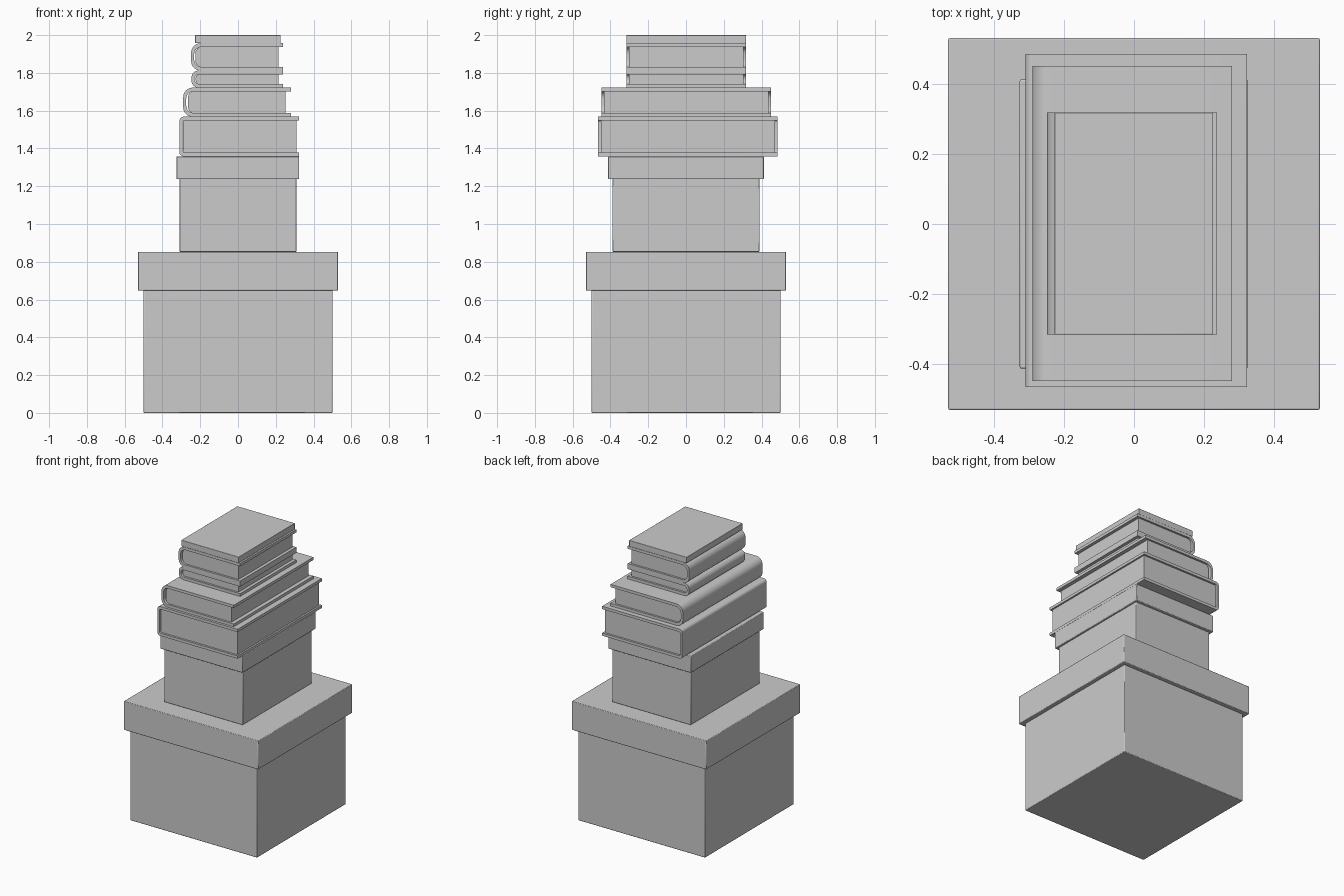
import bpy, bmesh, math

if "Cube" in bpy.data.objects:
    bpy.data.objects.remove(bpy.data.objects["Cube"])


def finish(obj, bevel):
    bpy.context.view_layer.objects.active = obj
    obj.select_set(True)
    if bevel:
        m = obj.modifiers.new("soft_edges", 'BEVEL')
        m.width = bevel
        m.segments = 2
        m.limit_method = 'ANGLE'
        m.angle_limit = math.radians(50)
    bpy.ops.object.shade_smooth_by_angle(angle=math.radians(35))
    obj.select_set(False)


def box(name, x0, x1, y0, y1, z0, z1, bevel=0.004):
    bpy.ops.mesh.primitive_cube_add(size=1)
    o = bpy.context.object
    o.name = name
    for v in o.data.vertices:
        v.co = (x1 if v.co.x > 0 else x0, y1 if v.co.y > 0 else y0, z1 if v.co.z > 0 else z0)
    finish(o, bevel)


def extrude_profile(name, pts, y0, y1):
    bm = bmesh.new()
    face = bm.faces.new([bm.verts.new((x, y0, z)) for x, z in pts])
    ext = bmesh.ops.extrude_face_region(bm, geom=[face])
    for v in ext["geom"]:
        if isinstance(v, bmesh.types.BMVert):
            v.co.y = y1
    bmesh.ops.recalc_face_normals(bm, faces=bm.faces[:])
    me = bpy.data.meshes.new(name)
    bm.to_mesh(me)
    bm.free()
    o = bpy.data.objects.new(name, me)
    bpy.context.collection.objects.link(o)
    finish(o, 0)


def u_curve(x0, x1, z0, z1, r, steps=8):
    # open U: top right -> rounded left end -> bottom right
    pts = [(x1, z1)]
    for cz, start in ((z1 - r, 90), (z0 + r, 180)):
        for i in range(steps + 1):
            a = math.radians(start + 90 * i / steps)
            pts.append((x0 + r + r * math.cos(a), cz + r * math.sin(a)))
    return pts + [(x1, z0)]


def book(name, x0, x1, y0, y1, z0, z1, r, page_gap, page_x1, t=0.02, inset=0.014):
    # hard cover wrapped round the spine, with a page block inside
    spine_t = 0.016
    outer = u_curve(x0, x1, z0, z1, r)
    inner = u_curve(x0 + spine_t, x1, z0 + t, z1 - t, max(r - 0.012, 0.008))
    extrude_profile(name + "_cover", outer + inner[::-1], y0, y1)
    pages = u_curve(x0 + page_gap, page_x1, z0 + t - 0.002, z1 - t + 0.002, max(r - 0.014, 0.006))
    extrude_profile(name + "_pages", pages, y0 + inset, y1 - inset)


# Lidded boxes
box("large_box", -0.5, 0.5, -0.5, 0.5, 0, 0.66)
box("large_box_lid", -0.53, 0.53, -0.53, 0.53, 0.648, 0.853)
box("small_box", -0.31, 0.31, -0.39, 0.39, 0.853, 1.25)
box("small_box_lid", -0.326, 0.324, -0.412, 0.412, 1.237, 1.358)

# Stack of books
book("bottom_book", -0.31, 0.322, -0.465, 0.485, 1.358, 1.568, 0.022, 0.018, 0.31)
book("second_book", -0.29, 0.28, -0.448, 0.45, 1.568, 1.722, 0.05, 0.025, 0.252)
book("third_book", -0.246, 0.237, -0.315, 0.318, 1.722, 1.812, 0.036, 0.022, 0.215)
book("fourth_book", -0.248, 0.237, -0.315, 0.318, 1.812, 1.957, 0.05, 0.022, 0.215)

# Thin flat box on top
box("top_slab", -0.227, 0.226, -0.315, 0.318, 1.957, 2.0, 0.002)
